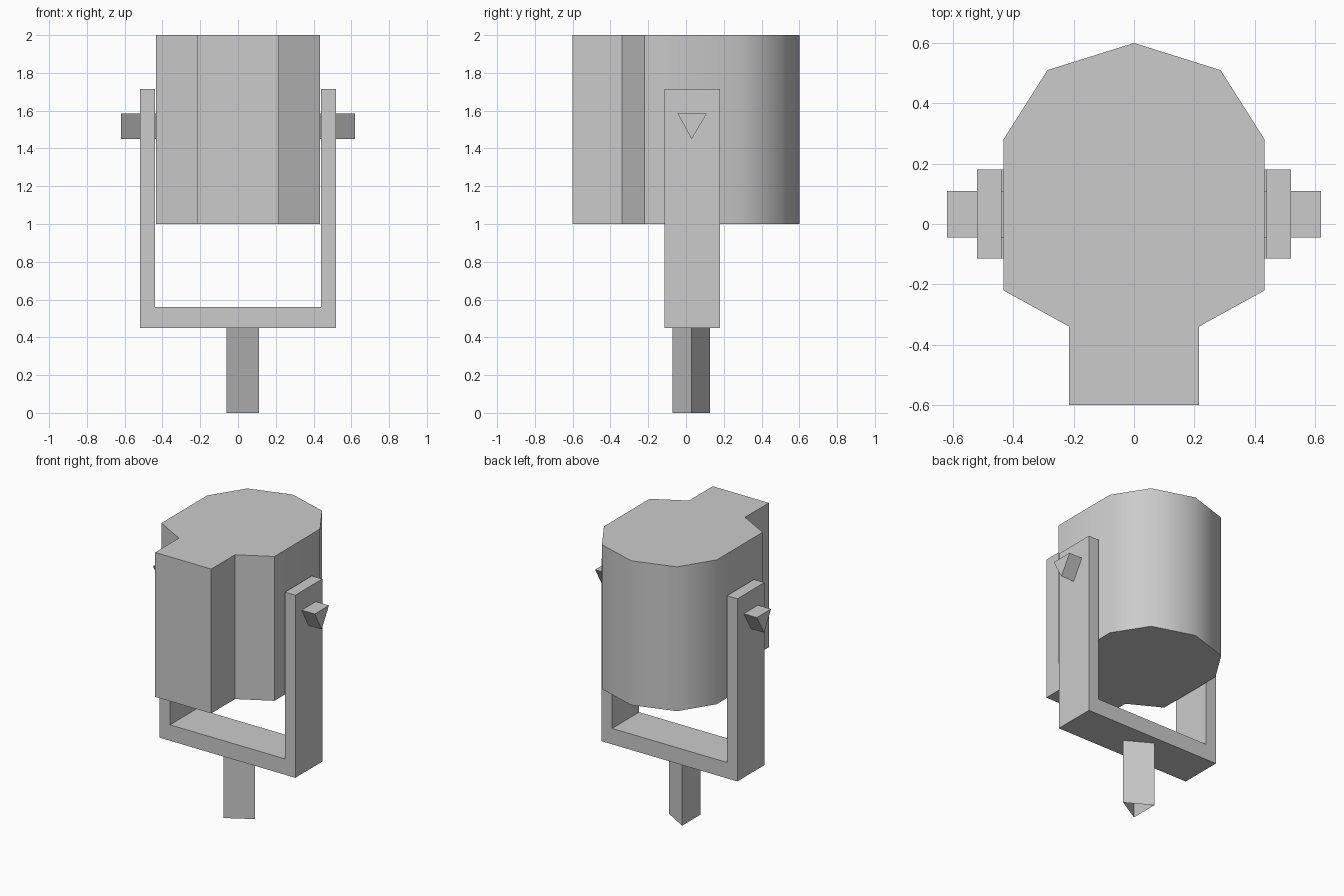
import bpy, bmesh, math
from mathutils import Vector

cube = bpy.data.objects.get("Cube")
if cube:
    bpy.data.objects.remove(cube, do_unlink=True)

grey = bpy.data.materials.new("plain grey")
grey.use_nodes = True
colour = (0.6, 0.6, 0.6, 1)
grey.diffuse_color = colour
grey.node_tree.nodes["Principled BSDF"].inputs["Base Color"].default_value = colour


def prism(name, outline, place, start, end, capped=True, smooth=None):
    """Sweep a closed outline from start to end; place(u, v, w) gives the 3D point."""
    bm = bmesh.new()
    low = [bm.verts.new(place(u, v, start)) for u, v in outline]
    high = [bm.verts.new(place(u, v, end)) for u, v in outline]
    for i in range(len(outline)):
        j = (i + 1) % len(outline)
        bm.faces.new((low[i], low[j], high[j], high[i]))
    if capped:
        bm.faces.new(low[::-1])
        bm.faces.new(high)
    # Make the walls face outward
    bmesh.ops.recalc_face_normals(bm, faces=bm.faces)
    bm.normal_update()
    mesh = bpy.data.meshes.new(name)
    bm.to_mesh(mesh)
    bm.free()
    mesh.materials.append(grey)
    if smooth:
        mesh.shade_smooth()
        mesh.set_sharp_from_angle(angle=math.radians(smooth))
    obj = bpy.data.objects.new(name, mesh)
    bpy.context.collection.objects.link(obj)
    return obj


def along_x(u, v, w):
    return Vector((w, u, v))


def along_y(u, v, w):
    return Vector((u, w, v))


def along_z(u, v, w):
    return Vector((u, v, w))


# Housing: rounded back, square snout at the front
half = [(0.215, -0.6), (0.215, -0.34), (0.433, -0.22), (0.433, 0.28), (0.287, 0.51)]
housing = half + [(0, 0.6)] + [(-x, y) for x, y in reversed(half)]
prism("housing", housing, along_z, 1.0, 2.0, smooth=45)

# U-shaped yoke
right_arm = [(0.52, 0.45), (0.52, 1.715), (0.44, 1.715), (0.44, 0.56)]
yoke = right_arm + [(-x, z) for x, z in reversed(right_arm)]
prism("yoke", yoke, along_y, -0.115, 0.18)

# Three-sided pivot knobs through the arms
for side, name in ((1, "left_knob"), (-1, "right_knob")):
    prism(name, [(-0.045, 1.585), (0.11, 1.585), (0.03, 1.45)],
          along_x, 0.4 * side, 0.62 * side)

# Three-sided hollow mounting post
prism("mounting_post", [(0.112, 0.028), (-0.06, 0.128), (-0.06, -0.072)],
      along_z, 0, 0.45, capped=False)
